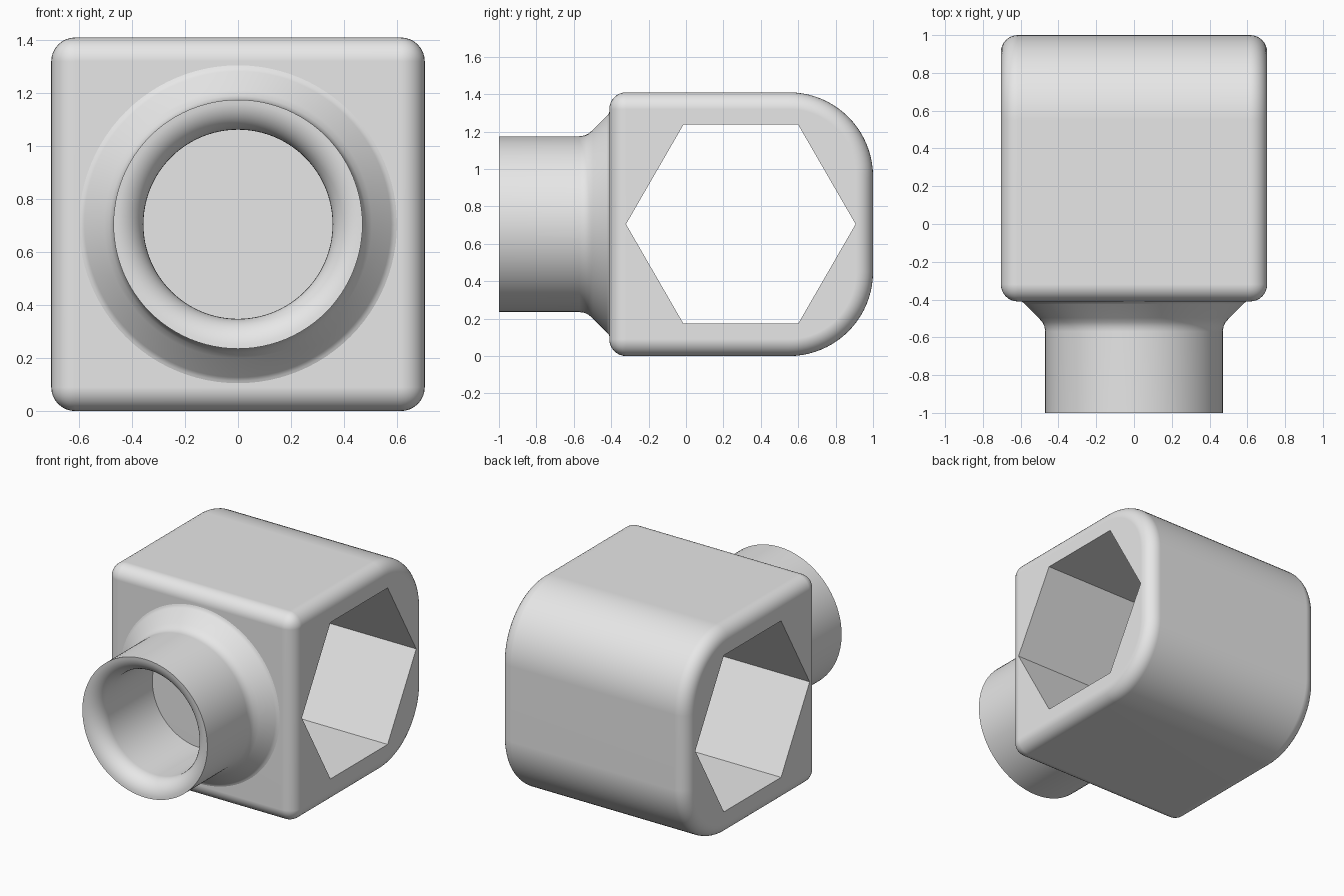
import bpy
import bmesh
import math
from mathutils import Vector

cube = bpy.data.objects.get("Cube")
if cube:
    bpy.data.objects.remove(cube, do_unlink=True)

HALF = 0.705          # half width and half height of the body
FRONT, BACK = -0.41, 1.0
SEGMENTS = 96

grey = bpy.data.materials.new("plain grey")
grey.use_nodes = True
grey.diffuse_color = (0.8, 0.8, 0.8, 1)
grey.node_tree.nodes["Principled BSDF"].inputs["Base Color"].default_value = (0.8, 0.8, 0.8, 1)


def add_object(name, bm):
    bmesh.ops.recalc_face_normals(bm, faces=bm.faces)
    mesh = bpy.data.meshes.new(name)
    bm.to_mesh(mesh)
    bm.free()
    mesh.materials.append(grey)
    obj = bpy.data.objects.new(name, mesh)
    bpy.context.collection.objects.link(obj)
    return obj


def activate(obj):
    bpy.ops.object.select_all(action='DESELECT')
    obj.select_set(True)
    bpy.context.view_layer.objects.active = obj


def smooth(obj):
    activate(obj)
    bpy.ops.object.shade_smooth_by_angle(angle=math.radians(35))
    weighted = obj.modifiers.new("even shading", 'WEIGHTED_NORMAL')
    weighted.keep_sharp = True


# Body: block with two large rounded back edges, then a small fillet all round
bm = bmesh.new()
bmesh.ops.create_cube(bm, size=1)
for v in bm.verts:
    v.co = Vector((v.co.x * 2 * HALF,
                   (FRONT + BACK) / 2 + v.co.y * (BACK - FRONT),
                   HALF + v.co.z * 2 * HALF))
back_edges = [e for e in bm.edges
              if all(v.co.y > 0.9 for v in e.verts)
              and abs(e.verts[0].co.x - e.verts[1].co.x) > 1]
bmesh.ops.bevel(bm, geom=back_edges, offset=0.45, segments=20,
                profile=0.5, affect='EDGES')
bm.normal_update()
sharp = [e for e in bm.edges if e.calc_face_angle(0) > math.radians(40)]
bmesh.ops.bevel(bm, geom=sharp, offset=0.09, segments=8,
                profile=0.5, affect='EDGES')
body = add_object("socket_body", bm)

# Hexagonal opening, cut straight through from side to side
bpy.ops.mesh.primitive_cylinder_add(vertices=6, radius=0.614, depth=2,
                                    location=(0, 0.293, HALF),
                                    rotation=(0, math.pi / 2, 0))
cutter = bpy.context.object
cutter.name = "hex_cutter"
cutter.hide_render = True
cutter.data.materials.append(grey)
cut = body.modifiers.new("hex opening", 'BOOLEAN')
cut.operation = 'DIFFERENCE'
cut.solver = 'EXACT'
cut.object = cutter
activate(body)
bpy.ops.object.modifier_apply(modifier=cut.name)
bpy.data.objects.remove(cutter, do_unlink=True)
smooth(body)

# Neck: revolved tube with a flared foot and a rounded mouth, as (radius, y)
profile = [(0.62, FRONT + 0.005), (0.592, -0.412), (0.578, -0.424),
           (0.505, -0.497), (0.485, -0.52), (0.474, -0.543),
           (0.47, -0.57), (0.47, -1)]
lip = 0.113
for i in range(1, 11):
    a = math.pi / 2 * i / 10
    profile.append((0.47 - lip * math.sin(a), -1 + lip * (1 - math.cos(a))))
profile.append((0.357, FRONT + 0.005))

bm = bmesh.new()
rings = []
for r, y in profile:
    rings.append([bm.verts.new((r * math.cos(2 * math.pi * k / SEGMENTS), y,
                                HALF + r * math.sin(2 * math.pi * k / SEGMENTS)))
                  for k in range(SEGMENTS)])
# The last ring joins the first inside the body, closing the tube
for a, b in zip(rings, rings[1:] + rings[:1]):
    for k in range(SEGMENTS):
        n = (k + 1) % SEGMENTS
        bm.faces.new((a[k], a[n], b[n], b[k]))
neck = add_object("round_neck", bm)
smooth(neck)
